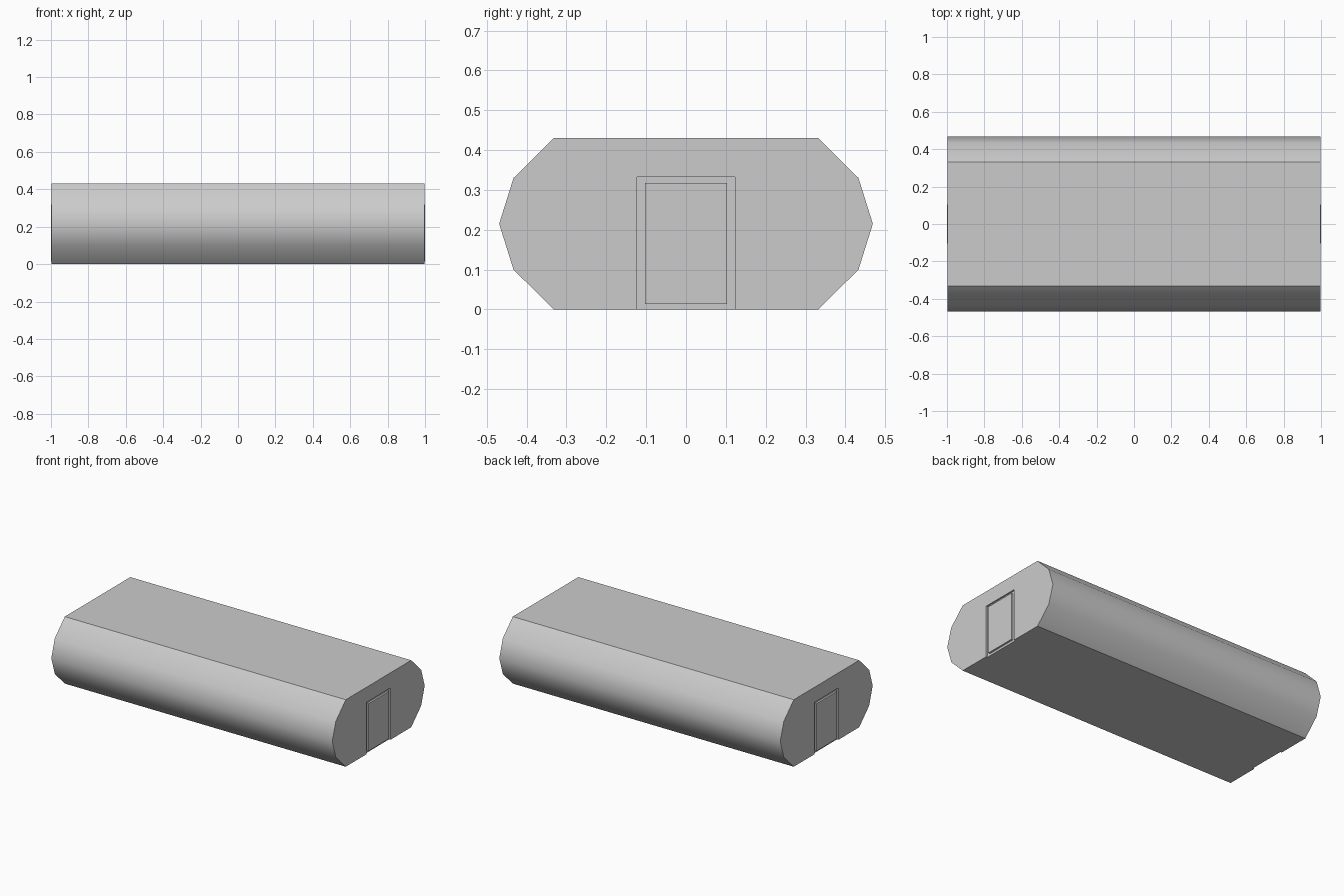
import bpy
import bmesh
import math

if "Cube" in bpy.data.objects:
    bpy.data.objects.remove(bpy.data.objects["Cube"])

HALF = 0.998     # half length of the body
GROOVE = 0.01    # depth of the door surround


def box(name, x0, x1, y0, y1, z0, z1):
    bm = bmesh.new()
    bmesh.ops.create_cube(bm, size=1)
    for v in bm.verts:
        v.co.x = x1 if v.co.x > 0 else x0
        v.co.y = y1 if v.co.y > 0 else y0
        v.co.z = z1 if v.co.z > 0 else z0
    return to_object(name, bm)


def to_object(name, bm):
    bmesh.ops.recalc_face_normals(bm, faces=bm.faces)
    mesh = bpy.data.meshes.new(name)
    bm.to_mesh(mesh)
    bm.free()
    ob = bpy.data.objects.new(name, mesh)
    bpy.context.collection.objects.link(ob)
    return ob


def activate(ob):
    bpy.ops.object.select_all(action='DESELECT')
    ob.select_set(True)
    bpy.context.view_layer.objects.active = ob


# Body: ten-sided section extruded along x
side = [(0.332, 0.0), (0.433, 0.1), (0.469, 0.215), (0.433, 0.33), (0.332, 0.43)]
section = side + [(-y, z) for y, z in reversed(side)]
bm = bmesh.new()
cap = bm.faces.new([bm.verts.new((-HALF, y, z)) for y, z in section])
ext = bmesh.ops.extrude_face_region(bm, geom=[cap], use_keep_orig=True)
for v in ext["geom"]:
    if isinstance(v, bmesh.types.BMVert):
        v.co.x = HALF
body = to_object("body", bm)

# Door surround recess and raised door panel at each end
for s, end in ((-1, "left"), (1, "right")):
    xs = sorted((s * (HALF - GROOVE), s * 1.05))
    cutter = box(end + "_surround_cutter", *xs, -0.123, 0.123, -0.05, 0.333)
    cutter.hide_render = True
    activate(body)
    mod = body.modifiers.new("surround", 'BOOLEAN')
    mod.operation = 'DIFFERENCE'
    mod.solver = 'EXACT'
    mod.object = cutter
    bpy.ops.object.modifier_apply(modifier=mod.name)
    bpy.data.objects.remove(cutter)
    xs = sorted((s * (HALF - GROOVE - 0.005), s * 1.0))
    box(end + "_door_panel", *xs, -0.103, 0.103, 0.014, 0.318)

# Rounded sides are smooth, roof, floor and ends stay flat
activate(body)
bpy.ops.object.shade_smooth_by_angle(angle=math.radians(38))
